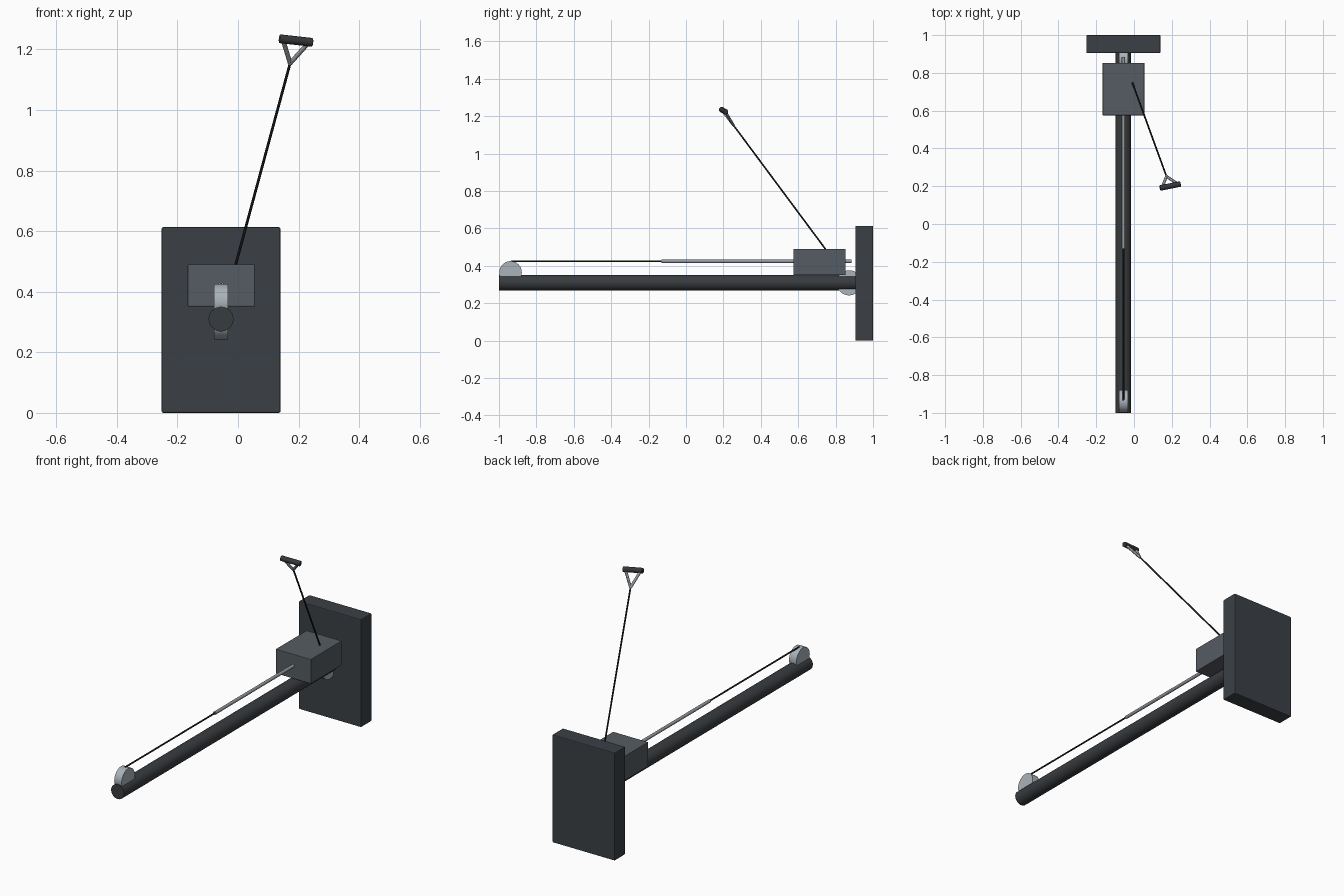
import bpy
from mathutils import Vector

cube = bpy.data.objects.get("Cube")
if cube:
    bpy.data.objects.remove(cube, do_unlink=True)


def material(name, r, g, b):
    m = bpy.data.materials.new(name)
    m.use_nodes = True
    m.diffuse_color = (r, g, b, 1)
    m.node_tree.nodes["Principled BSDF"].inputs["Base Color"].default_value = (r, g, b, 1)
    return m


PLATE = material("dark slate", 0.043, 0.051, 0.060)
HOUSING = material("mid slate", 0.090, 0.107, 0.122)
BARREL = material("charcoal", 0.040, 0.045, 0.050)
SILVER = material("pale metal", 0.40, 0.45, 0.49)
STEEL = material("grey metal", 0.30, 0.32, 0.34)
CABLE = material("black cable", 0.012, 0.013, 0.014)
GRIP = material("grip rubber", 0.035, 0.038, 0.042)


def bevel(ob, width, segments=2):
    mod = ob.modifiers.new("Bevel", "BEVEL")
    mod.width = width
    mod.segments = segments
    mod.limit_method = 'ANGLE'


def box(name, lo, hi, mat, edge):
    lo, hi = Vector(lo), Vector(hi)
    bpy.ops.mesh.primitive_cube_add(size=1, location=(lo + hi) / 2)
    ob = bpy.context.object
    ob.name = name
    ob.scale = hi - lo
    bpy.ops.object.transform_apply(location=False, rotation=False, scale=True)
    ob.data.materials.append(mat)
    bevel(ob, edge)
    return ob


def rod(name, a, b, radius, mat, sides=16, edge=0):
    a, b = Vector(a), Vector(b)
    bpy.ops.mesh.primitive_cylinder_add(vertices=sides, radius=radius,
                                        depth=(b - a).length, location=(a + b) / 2)
    ob = bpy.context.object
    ob.name = name
    ob.rotation_euler = (b - a).to_track_quat('Z', 'Y').to_euler()
    ob.data.materials.append(mat)
    bpy.ops.object.shade_smooth_by_angle()
    if edge:
        bevel(ob, edge)
    return ob


X = -0.056        # centre line of the beam
LINE = 0.424      # height of the running cable

# Wall plate, beam and housing
box("wall_plate", (-0.252, 0.905, 0), (0.14, 1, 0.613), PLATE, 0.005)
rod("main_beam", (X, -1, 0.31), (X, 0.91, 0.31), 0.041, BARREL, 48)
box("cable_housing", (-0.166, 0.575, 0.351), (0.055, 0.853, 0.49), HOUSING, 0.003)

# Pulley wheels set into both ends of the beam
for name, y, z, r in (("front_pulley", -0.938, 0.365, 0.06),
                      ("rear_pulley", 0.872, 0.309, 0.067)):
    rod(name, (X - 0.023, y, z), (X + 0.023, y, z), r, SILVER, 48)

# Horizontal cable and its sleeve
rod("lower_cable", (X, -0.935, LINE), (X, -0.12, LINE), 0.0045, CABLE, 12)
rod("cable_sleeve", (X, -0.13, LINE), (X, 0.885, LINE), 0.009, STEEL, 20)

# Pull cable rising to the handle
APEX = Vector((0.172, 0.252, 1.154))
rod("pull_cable", (-0.014, 0.763, 0.466), APEX, 0.0045, CABLE, 12)

# Hand grip with two stirrup bars
LEFT, RIGHT = Vector((0.246, 0.212, 1.223)), Vector((0.137, 0.19, 1.235))
rod("hand_grip", RIGHT, LEFT, 0.0145, GRIP, 24, 0.003)
for name, t in (("right_stirrup_bar", 0.1), ("left_stirrup_bar", 0.9)):
    rod(name, APEX, RIGHT.lerp(LEFT, t), 0.0075, STEEL, 12)
bpy.ops.mesh.primitive_uv_sphere_add(segments=16, ring_count=8, radius=0.0075, location=APEX)
joint = bpy.context.object
joint.name = "stirrup_joint"
joint.data.materials.append(STEEL)
bpy.ops.object.shade_smooth()
